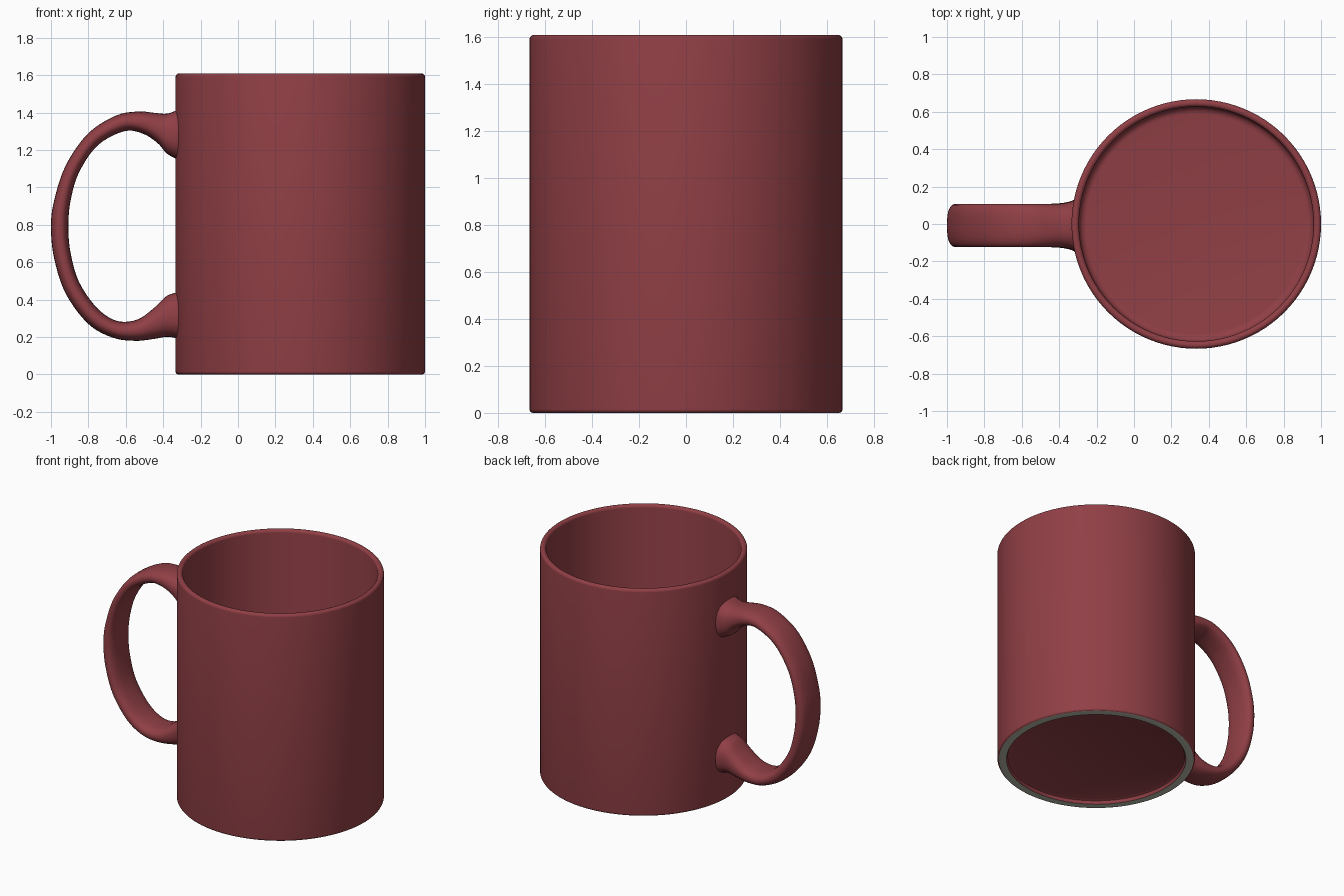
import bpy, bmesh, math

if "Cube" in bpy.data.objects:
    bpy.data.objects.remove(bpy.data.objects["Cube"])

CX = 0.333          # mug axis
R, H = 0.667, 1.61  # outer radius, height


def material(name, rgb):
    m = bpy.data.materials.new(name)
    m.diffuse_color = (*rgb, 1)
    m.use_nodes = True
    m.node_tree.nodes["Principled BSDF"].inputs["Base Color"].default_value = m.diffuse_color
    return m


red = material("red_glaze", (0.28, 0.05, 0.06))
grey = material("unglazed_clay", (0.50, 0.50, 0.42))


def finish(name, bm, mats):
    bmesh.ops.recalc_face_normals(bm, faces=bm.faces)
    me = bpy.data.meshes.new(name)
    bm.to_mesh(me)
    bm.free()
    for m in mats:
        me.materials.append(m)
    ob = bpy.data.objects.new(name, me)
    bpy.context.collection.objects.link(ob)
    bpy.ops.object.select_all(action='DESELECT')
    ob.select_set(True)
    bpy.context.view_layer.objects.active = ob
    bpy.ops.object.shade_smooth_by_angle(angle=math.radians(40))
    return ob


def arc(cx, cz, r, a0, a1, n=5):
    return [(cx + r * math.cos(math.radians(a0 + (a1 - a0) * i / n)),
             cz + r * math.sin(math.radians(a0 + (a1 - a0) * i / n))) for i in range(n + 1)]


# Mug body: lathed profile from underside centre, over the rim, to inner floor centre
profile = [(0, 0.03), (0.58, 0.03), (0.597, 0.022), (0.605, 0)]
profile += arc(R - 0.016, 0.016, 0.016, -90, 0)
profile += arc(R - 0.02, H - 0.02, 0.02, 0, 180, 10)
profile += arc(R - 0.04 - 0.04, 0.11, 0.04, 0, -90)
profile += [(0, 0.07)]

SEG = 96
bm = bmesh.new()
rings = []
for r, z in profile:
    if r == 0:
        rings.append([bm.verts.new((CX, 0, z))] * SEG)
    else:
        rings.append([bm.verts.new((CX + r * math.cos(2 * math.pi * k / SEG),
                                    r * math.sin(2 * math.pi * k / SEG), z)) for k in range(SEG)])
for i in range(len(rings) - 1):
    for k in range(SEG):
        n = (k + 1) % SEG
        quad = [rings[i][k], rings[i][n], rings[i + 1][n], rings[i + 1][k]]
        f = bm.faces.new(list(dict.fromkeys(quad)))
        # bare foot ring on the flat underside
        f.material_index = int(max(v.co.z for v in f.verts) < 0.002)
finish("mug_body", bm, [red, grey])

# Handle: outer x, z, inner x, z, half width at stations along the loop
stations = [
    (-0.305, 1.425, -0.305, 1.145, 0.145), (-0.338, 1.408, -0.338, 1.157, 0.128),
    (-0.385, 1.394, -0.385, 1.185, 0.118), (-0.45, 1.399, -0.43, 1.237, 0.115),
    (-0.53, 1.406, -0.51, 1.288, 0.115), (-0.65, 1.385, -0.61, 1.300, 0.115),
    (-0.80, 1.290, -0.75, 1.225, 0.115), (-0.92, 1.120, -0.85, 1.080, 0.115),
    (-0.983, 0.930, -0.895, 0.930, 0.115), (-1.00, 0.790, -0.907, 0.790, 0.115),
    (-0.983, 0.620, -0.895, 0.650, 0.115), (-0.92, 0.430, -0.85, 0.495, 0.115),
    (-0.80, 0.270, -0.755, 0.357, 0.115), (-0.67, 0.197, -0.65, 0.287, 0.115),
    (-0.55, 0.180, -0.54, 0.293, 0.115), (-0.45, 0.190, -0.45, 0.355, 0.116),
    (-0.385, 0.201, -0.385, 0.417, 0.120), (-0.338, 0.196, -0.338, 0.436, 0.130),
    (-0.305, 0.180, -0.305, 0.447, 0.145)]


def spline(pts, steps):
    """Catmull-Rom through the stations."""
    out = []
    for i in range(len(pts) - 1):
        quad = [pts[max(i - 1, 0)], pts[i], pts[i + 1], pts[min(i + 2, len(pts) - 1)]]
        for s in range(steps):
            t = s / steps
            out.append([0.5 * (2 * b + (c - a) * t + (2 * a - 5 * b + 4 * c - d) * t * t
                               + (3 * b - a - 3 * c + d) * t ** 3) for a, b, c, d in zip(*quad)])
    return out + [list(pts[-1])]


def power(v, e):
    return math.copysign(abs(v) ** e, v)


N = 32
bm = bmesh.new()
loops = []
for ox, oz, ix, iz, w in spline(stations, 5):
    ring = []
    for k in range(N):
        a = 2 * math.pi * k / N
        u = power(math.cos(a), 0.85) / 2   # outer to inner
        v = power(math.sin(a), 0.75) * w   # across the width
        ring.append(bm.verts.new(((ox + ix) / 2 + (ox - ix) * u, v - 0.008,
                                  (oz + iz) / 2 + (oz - iz) * u)))
    loops.append(ring)
for a, b in zip(loops, loops[1:]):
    for k in range(N):
        n = (k + 1) % N
        bm.faces.new((a[k], a[n], b[n], b[k]))
bm.faces.new(loops[0])
bm.faces.new(loops[-1])
finish("handle", bm, [red])
